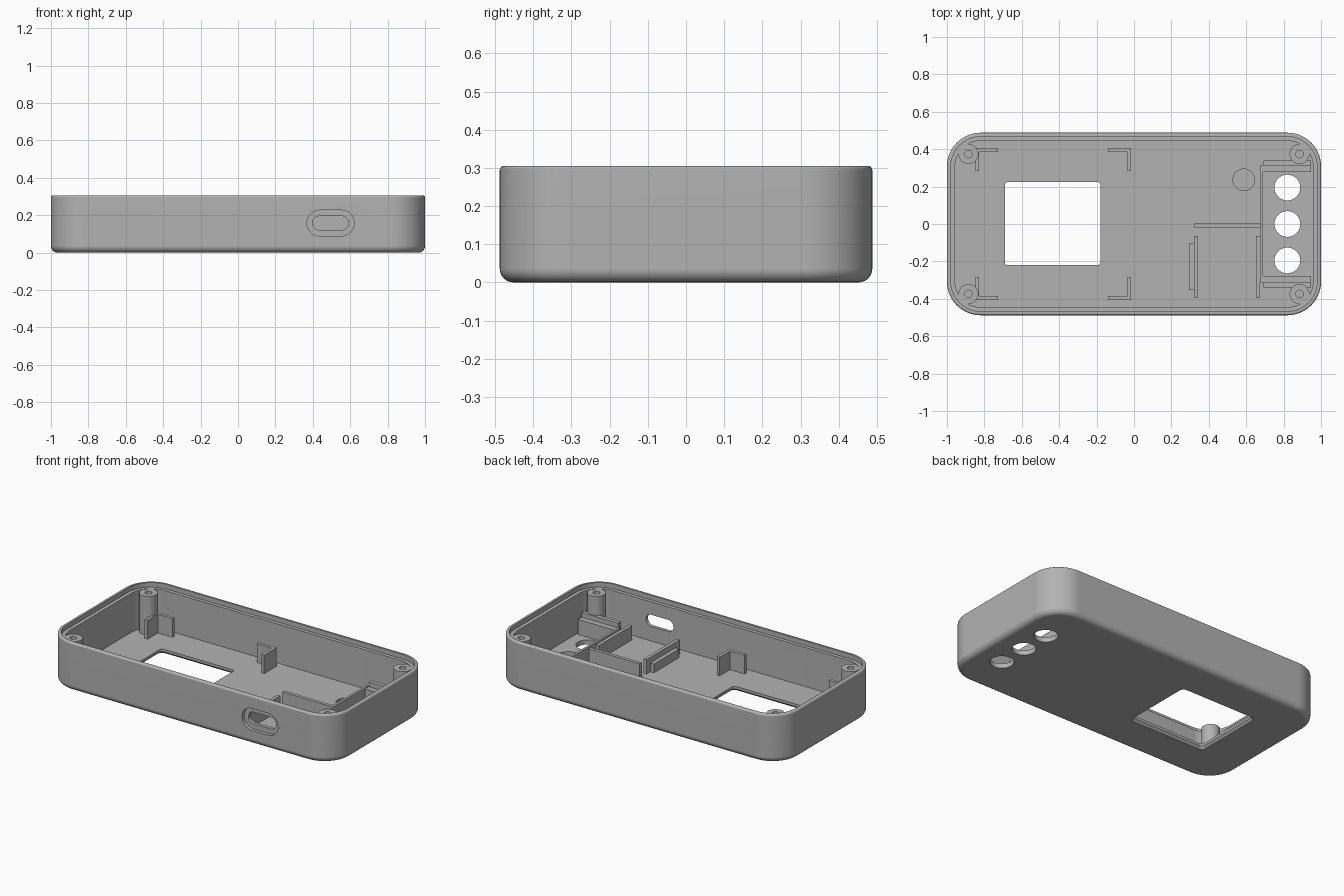
import bpy, bmesh
from math import sin, cos, pi, radians
from mathutils import Vector

cube = bpy.data.objects.get("Cube")
if cube:
    bpy.data.objects.remove(cube, do_unlink=True)

# Single plastic material
grey = bpy.data.materials.new("grey_plastic")
grey.use_nodes = True
colour = (0.45, 0.45, 0.45, 1)
grey.diffuse_color = colour
grey.node_tree.nodes["Principled BSDF"].inputs["Base Color"].default_value = colour

FLOOR, LEDGE, RIM = 0.03, 0.276, 0.305
HX, HY, CORNER = 1.0, 0.488, 0.18
BASE = FLOOR - 0.01  # inner parts sink slightly into the floor


def make_object(name, bm):
    bmesh.ops.remove_doubles(bm, verts=bm.verts, dist=1e-5)
    bmesh.ops.recalc_face_normals(bm, faces=bm.faces)
    mesh = bpy.data.meshes.new(name)
    bm.to_mesh(mesh)
    bm.free()
    mesh.materials.append(grey)
    obj = bpy.data.objects.new(name, mesh)
    bpy.context.collection.objects.link(obj)
    return obj


def rounded_ring(hx, hy, r, seg):
    """Points of a rounded rectangle; a circle when hx = hy = r."""
    pts = []
    for k, (sx, sy) in enumerate([(1, 1), (-1, 1), (-1, -1), (1, -1)]):
        for i in range(seg + 1):
            a = (k + i / seg) * pi / 2
            pts.append((sx * (hx - r) + r * cos(a), sy * (hy - r) + r * sin(a)))
    return pts


def loft(name, hx, hy, r, profile, seg=8, at=(0, 0)):
    """Stack rounded rings from (inset, z) pairs and cap both ends."""
    bm = bmesh.new()
    rings = []
    for inset, z in profile:
        pts = rounded_ring(hx - inset, hy - inset, max(r - inset, 0.004), seg)
        rings.append([bm.verts.new((x + at[0], y + at[1], z)) for x, y in pts])
    for a, b in zip(rings, rings[1:]):
        for i in range(len(a)):
            j = (i + 1) % len(a)
            bm.faces.new((a[i], a[j], b[j], b[i]))
    bm.faces.new(rings[0])
    bm.faces.new(rings[-1])
    return make_object(name, bm)


def box(name, x0, x1, y0, y1, top):
    bm = bmesh.new()
    bmesh.ops.create_cube(bm, size=1)
    lo, hi = Vector((x0, y0, BASE)), Vector((x1, y1, top))
    for v in bm.verts:
        v.co = [(lo[i] + hi[i]) / 2 + v.co[i] * (hi[i] - lo[i]) for i in range(3)]
    return make_object(name, bm)


def activate(obj):
    bpy.ops.object.select_all(action='DESELECT')
    obj.select_set(True)
    bpy.context.view_layer.objects.active = obj


def cut(target, cutter):
    activate(target)
    mod = target.modifiers.new("cut", 'BOOLEAN')
    mod.operation, mod.solver, mod.object = 'DIFFERENCE', 'EXACT', cutter
    bpy.ops.object.modifier_apply(modifier=mod.name)
    bpy.data.objects.remove(cutter, do_unlink=True)


def smooth(obj):
    activate(obj)
    bpy.ops.object.shade_smooth_by_angle(angle=radians(30))
    mod = obj.modifiers.new("even_shading", 'WEIGHTED_NORMAL')
    mod.keep_sharp = True


# Case shell: rounded underside, eased rim, lid ledge, inner wall and floor
F, E = 0.036, 0.011
profile = [(F * (1 - sin(a)), F * (1 - cos(a))) for a in [i * pi / 12 for i in range(7)]]
profile += [(E * (1 - cos(a)), RIM - E * (1 - sin(a))) for a in [i * pi / 8 for i in range(5)]]
profile += [(0.021, RIM), (0.021, LEDGE), (0.043, LEDGE), (0.043, FLOOR)]
case = loft("case_shell", HX, HY, CORNER, profile, seg=14)

# Screen window, chamfered on the underside
cut(case, loft("window_cutter", 0.27, 0.236, 0.03,
               [(0, -0.02), (0, 0), (0.014, 0.014), (0.014, 0.1)], at=(-0.435, 0.002)))

# Three button holes
for y in (-0.195, 0, 0.195):
    cut(case, loft("button_cutter", 0.069, 0.069, 0.069, [(0, -0.05), (0, 0.1)], at=(0.82, y)))

# Shallow round pocket in the floor
cut(case, loft("pocket_cutter", 0.058, 0.058, 0.058, [(0, 0.02), (0, 0.1)], at=(0.587, 0.236)))

# Port on the front wall: wide recess, then a through slot
for hx, hy, r, depth in ((0.126, 0.069, 0.069, 0.466), (0.096, 0.037, 0.036, 0.4)):
    slot = loft("port_cutter", hx, hy, r, [(0, depth), (0, 0.55)], at=(0.495, 0.158))
    slot.rotation_euler.x = pi / 2
    bpy.context.view_layer.update()
    cut(case, slot)
smooth(case)

# Screw posts with blind holes
R, HOLE = 0.053, 0.02
for sx, side in ((-1, "right"), (1, "left")):
    for sy, end in ((-1, "front"), (1, "back")):
        post = loft(f"screw_post_{end}_{side}", R, R, R,
                    [(0, BASE), (0, LEDGE - 0.002), (R - HOLE, LEDGE - 0.002), (R - HOLE, 0.1)],
                    at=(sx * 0.885, sy * 0.374))
        smooth(post)

# L-shaped screen brackets
ARM, T = 0.122, 0.02
for x, sx, side in ((-0.848, 1, "right"), (-0.016, -1, "left")):
    for sy, end in ((-1, "front"), (1, "back")):
        y = sy * 0.405
        name = f"screen_bracket_{end}_{side}"
        for part, dx, dy in (("long", ARM, T), ("cross", T, ARM)):
            xs, ys = sorted((x, x + sx * dx)), sorted((y, y - sy * dy))
            box(f"{name}_{part}", *xs, *ys, 0.148)

# Button board holder: side wall and stepped end rails
box("button_board_wall", 0.675, 0.69, -0.312, 0.312, 0.132)
for sy, end in ((-1, "front"), (1, "back")):
    box(f"button_rail_low_{end}", 0.68, 0.947, *sorted((sy * 0.278, sy * 0.316)), 0.125)
    box(f"button_rail_high_{end}", 0.692, 0.947, *sorted((sy * 0.314, sy * 0.34)), 0.155)

# Port board holder: back stop, two side rails and an outer rib
box("port_board_stop", 0.32, 0.676, -0.018, 0.003, 0.12)
box("port_board_rail_right", 0.32, 0.341, -0.395, -0.065, 0.12)
box("port_board_rail_left", 0.652, 0.673, -0.395, -0.065, 0.12)
box("port_board_rib", 0.295, 0.321, -0.354, -0.102, 0.085)
